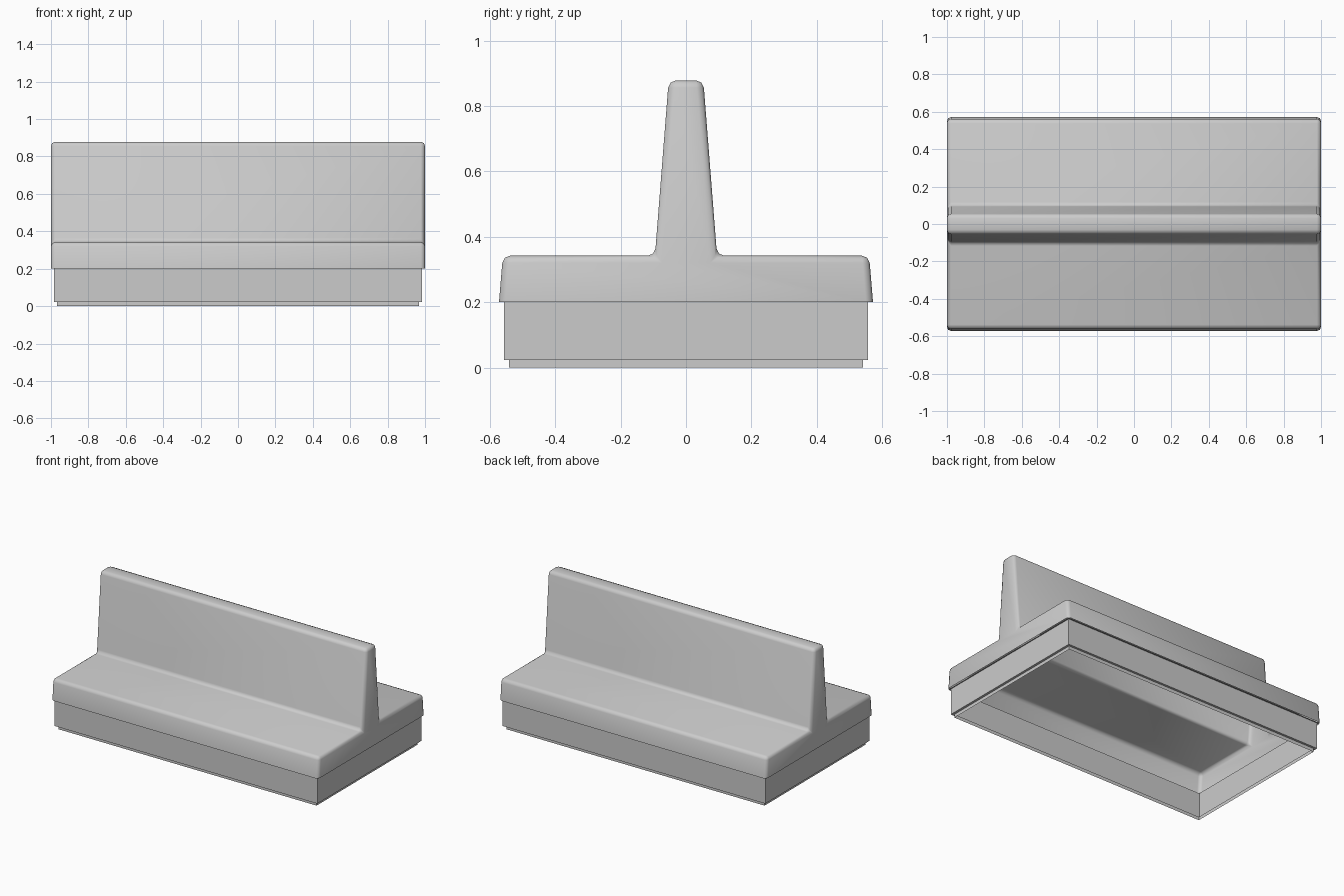
import bpy, bmesh, math

cube = bpy.data.objects.get("Cube")
if cube:
    bpy.data.objects.remove(cube, do_unlink=True)

grey = bpy.data.materials.new("light_grey")
grey.use_nodes = True
colour = (0.6, 0.6, 0.6, 1)
grey.diffuse_color = colour
grey.node_tree.nodes["Principled BSDF"].inputs["Base Color"].default_value = colour


def add_object(name, bm):
    mesh = bpy.data.meshes.new(name)
    bm.to_mesh(mesh)
    bm.free()
    mesh.materials.append(grey)
    obj = bpy.data.objects.new(name, mesh)
    bpy.context.collection.objects.link(obj)
    return obj


# Double-sided seat with a shared tapered backrest: a hollow shell open below
SEAT_BOTTOM = 0.2
half = [(-0.572, SEAT_BOTTOM), (-0.56, 0.342), (-0.095, 0.342), (-0.053, 0.878)]
profile = half + [(-y, z) for y, z in reversed(half)]

bm = bmesh.new()
ends = [[bm.verts.new((x, y, z)) for y, z in profile] for x in (-1, 1)]
for end in ends:
    bm.faces.new(end)
for i in range(len(profile) - 1):
    bm.faces.new((ends[0][i], ends[0][i + 1], ends[1][i + 1], ends[1][i]))
bmesh.ops.recalc_face_normals(bm, faces=bm.faces)
top = max(bm.faces, key=lambda f: f.calc_center_median().z)
if top.normal.z < 0:
    bmesh.ops.reverse_faces(bm, faces=bm.faces)
rounded = [e for e in bm.edges if not e.is_boundary]
bmesh.ops.bevel(bm, geom=rounded, offset=0.022, segments=2, profile=0.5,
                affect='EDGES', clamp_overlap=True)
seat = add_object("seat_and_backrest", bm)

# Plinth: open rectangular walls with a narrow recessed foot
rings = [(0.99, 0.565, SEAT_BOTTOM), (0.983, 0.556, SEAT_BOTTOM),
         (0.983, 0.556, 0.023), (0.967, 0.541, 0.023), (0.967, 0.541, 0)]
bm = bmesh.new()
loops = [[bm.verts.new((sx * x, sy * y, z))
          for sx, sy in ((-1, -1), (1, -1), (1, 1), (-1, 1))] for x, y, z in rings]
for upper, lower in zip(loops, loops[1:]):
    for i in range(4):
        j = (i + 1) % 4
        bm.faces.new((upper[i], lower[i], lower[j], upper[j]))
add_object("plinth", bm)

# Smooth the rounded upholstery only
bpy.ops.object.select_all(action='DESELECT')
seat.select_set(True)
bpy.context.view_layer.objects.active = seat
bpy.ops.object.shade_smooth_by_angle(angle=math.radians(50))
